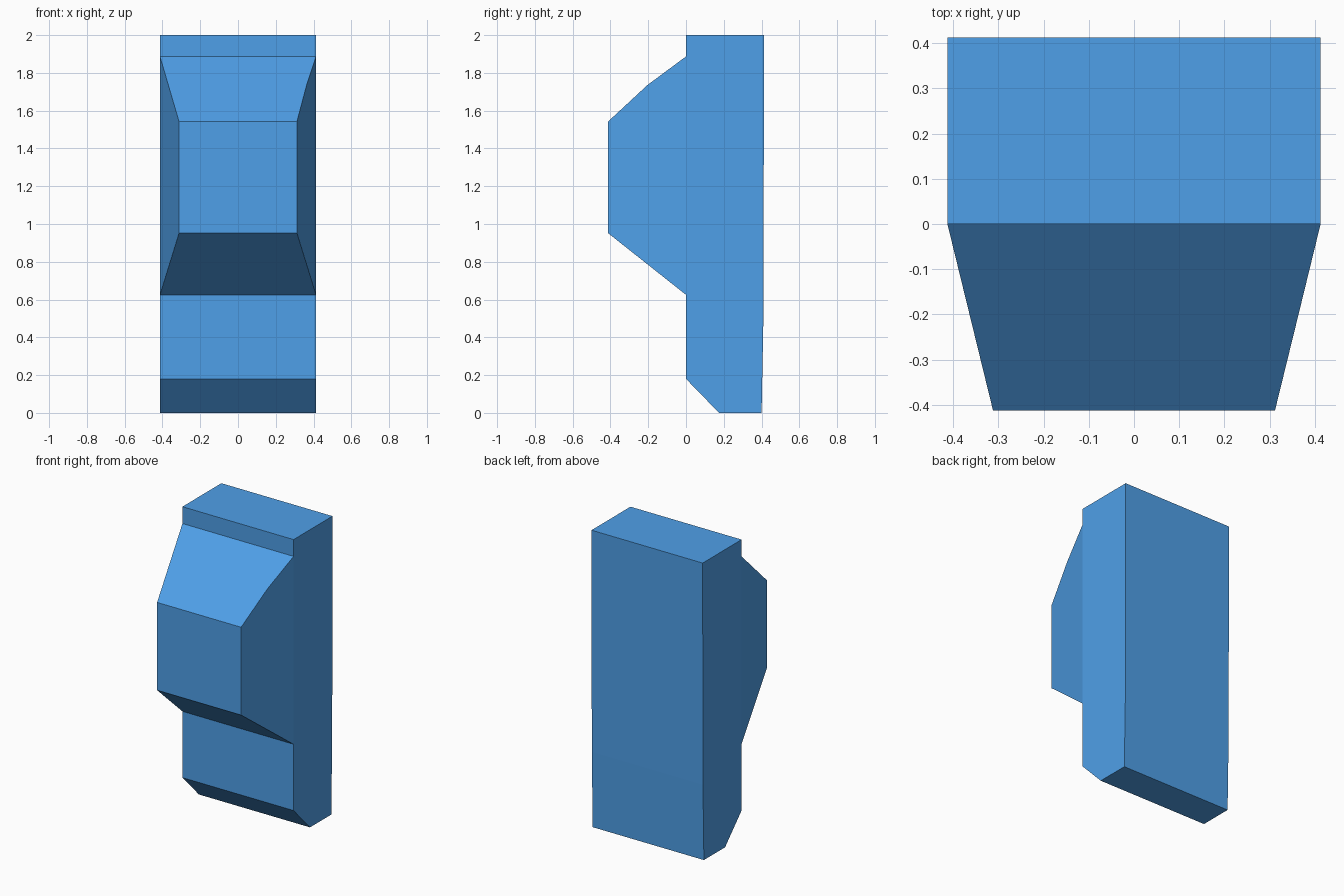
import bpy, bmesh
from mathutils import Vector

if "Cube" in bpy.data.objects:
    bpy.data.objects.remove(bpy.data.objects["Cube"])

W = 0.413                       # half width
HOOD_W, HOOD_Y = 0.312, -0.413  # half width and depth of hood front
LOW, HIGH = 0.625, 1.887        # hood base heights

# side profile (y, z) of the body
profile = [(0, 0.18), (0.175, 0), (0.4, 0), (0.41, 0.51), (0.413, 2),
           (0, 2), (0, HIGH), (0, LOW)]

# body: profile extruded across the width
bm = bmesh.new()
side = bm.faces.new([bm.verts.new((-W, y, z)) for y, z in profile])
ext = bmesh.ops.extrude_face_region(bm, geom=[side], use_keep_orig=True)
moved = [g for g in ext["geom"] if isinstance(g, bmesh.types.BMVert)]
bmesh.ops.translate(bm, verts=moved, vec=(2 * W, 0, 0))
bmesh.ops.recalc_face_normals(bm, faces=bm.faces)

# hood: front panel pulled forward and tapered
mid = Vector((0, 0, (LOW + HIGH) / 2))
panel = min(bm.faces, key=lambda f: (f.calc_center_median() - mid).length
            if abs(f.normal.y) > 0.9 else 9)
hood = bmesh.ops.extrude_discrete_faces(bm, faces=[panel])["faces"][0]
for v in hood.verts:
    v.co = (HOOD_W if v.co.x > 0 else -HOOD_W, HOOD_Y,
            1.542 if v.co.z > mid.z else 0.952)

# slight bulge in the right upper hood edge
edge = next(e for e in bm.edges if all(v.co.x > 0 and v.co.z > 1.5 for v in e.verts)
            and min(v.co.y for v in e.verts) < -0.4 and max(v.co.y for v in e.verts) > -0.1)
new = bmesh.utils.edge_split(edge, edge.verts[0], 0.5)[1]
new.co = (0.363, -0.205, 1.735)

bmesh.ops.recalc_face_normals(bm, faces=bm.faces)
mesh = bpy.data.meshes.new("hooded_housing")
bm.to_mesh(mesh)
bm.free()

# blue finish
blue = bpy.data.materials.new("blue")
blue.diffuse_color = (0.078, 0.35, 0.81, 1)
blue.use_nodes = True
blue.node_tree.nodes["Principled BSDF"].inputs["Base Color"].default_value = blue.diffuse_color
mesh.materials.append(blue)
bpy.context.collection.objects.link(bpy.data.objects.new("hooded_housing", mesh))
